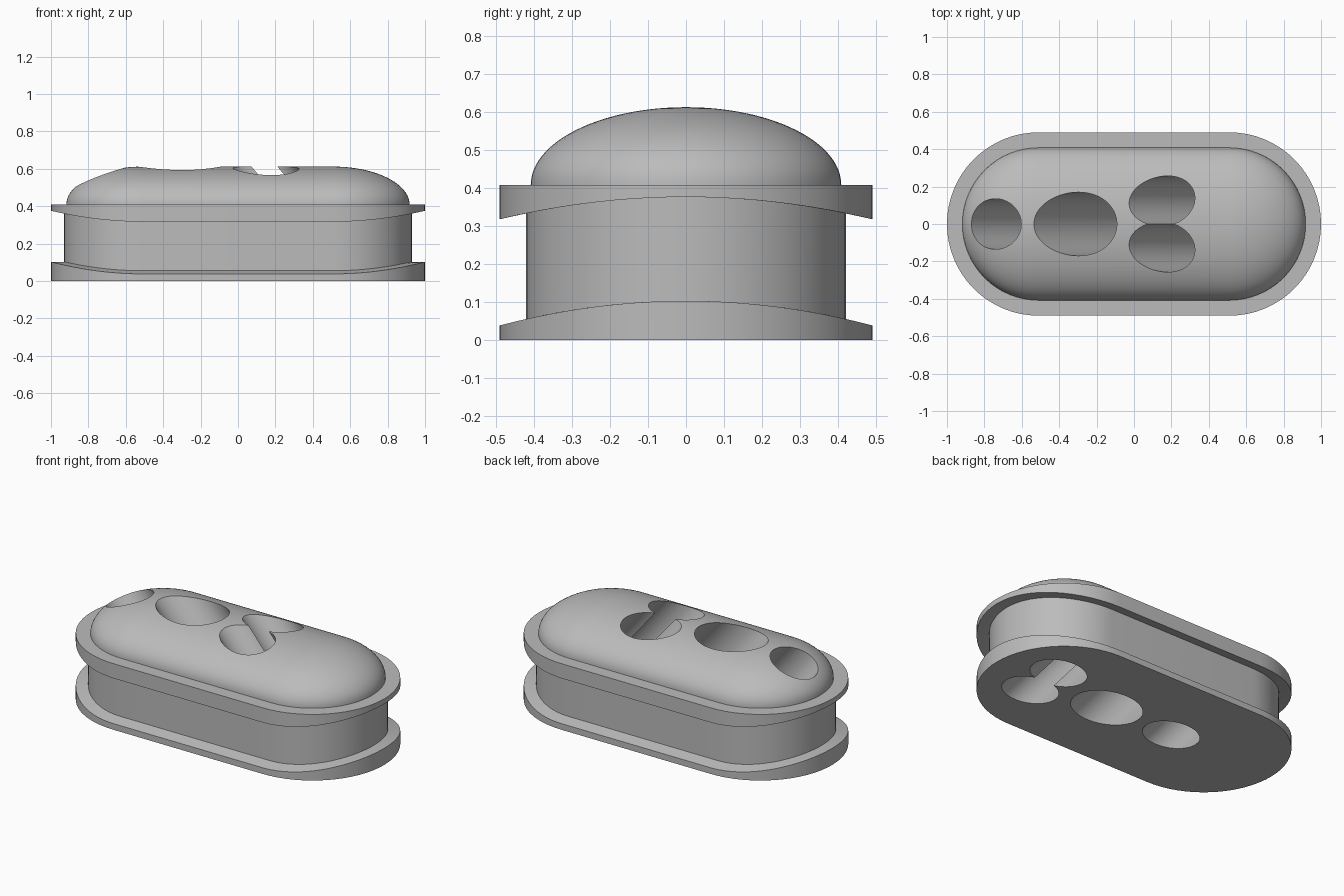
import bpy, bmesh, math
from mathutils import Matrix, Vector

cube = bpy.data.objects.get("Cube")
if cube:
    bpy.data.objects.remove(cube, do_unlink=True)

HALF = 0.51      # half length of the straight sides
STEPS = 32       # segments per rounded end

rubber = bpy.data.materials.new("grey rubber")
rubber.use_nodes = True
grey = (0.5, 0.5, 0.5, 1)
rubber.diffuse_color = grey
rubber.node_tree.nodes["Principled BSDF"].inputs["Base Color"].default_value = grey


def stadium(radius, height):
    """Ring of points round a stadium; height is a function of y."""
    points = []
    for side in (1, -1):
        for i in range(STEPS + 1):
            a = math.pi * (i / STEPS - 0.5)
            y = side * radius * math.sin(a)
            points.append((side * (HALF + radius * math.cos(a)), y, height(y)))
    return points


def flat(z):
    return lambda y: z


def lower_lip(y):
    return 0.103 - y * y / 3.7


def upper_lip(y):
    return 0.376 - y * y / 4.1


# Body profile: bottom flange, curved groove, top flange, domed top
profile = [(0.49, flat(0)), (0.49, lower_lip), (0.42, lower_lip),
           (0.42, upper_lip), (0.49, upper_lip), (0.49, flat(0.408))]
for i in range(25):
    a = math.pi / 2 * i / 24
    profile.append((0.408 * math.cos(a), flat(0.408 + 0.204 * math.sin(a))))

bm = bmesh.new()
rings = [[bm.verts.new(p) for p in stadium(r, h)] for r, h in profile]
count = len(rings[0])
for low, high in zip(rings, rings[1:]):
    for i in range(count):
        j = (i + 1) % count
        bm.faces.new((low[i], low[j], high[j], high[i]))
bm.faces.new(rings[0][::-1])
bmesh.ops.remove_doubles(bm, verts=bm.verts, dist=1e-5)
bmesh.ops.recalc_face_normals(bm, faces=bm.faces)
mesh = bpy.data.meshes.new("grommet_body")
bm.to_mesh(mesh)
bm.free()
body = bpy.data.objects.new("grommet_body", mesh)
bpy.context.collection.objects.link(body)
mesh.materials.append(rubber)


def drill(x, y, radius):
    """Slanted round hole whose axis meets the base at (x, y)."""
    bm = bmesh.new()
    bmesh.ops.create_cone(bm, cap_ends=True, segments=64, radius1=radius,
                          radius2=radius, depth=2.4)
    tilt = Matrix.Rotation(math.radians(-40), 4, 'Y')
    bm.transform(Matrix.Translation(Vector((x, y, 0))) @ tilt)
    data = bpy.data.meshes.new("hole_cutter")
    bm.to_mesh(data)
    bm.free()
    data.materials.append(rubber)
    cutter = bpy.data.objects.new("hole_cutter", data)
    cutter.hide_render = True
    bpy.context.collection.objects.link(cutter)
    mod = body.modifiers.new("hole", 'BOOLEAN')
    mod.operation = 'DIFFERENCE'
    mod.solver = 'EXACT'
    mod.object = cutter
    bpy.ops.object.modifier_apply(modifier=mod.name)
    bpy.data.objects.remove(cutter, do_unlink=True)


bpy.ops.object.select_all(action='DESELECT')
body.select_set(True)
bpy.context.view_layer.objects.active = body

# Cable holes: small, large and an overlapping pair
drill(-0.27, 0, 0.135)
drill(0.2, 0, 0.17)
for side in (1, -1):
    drill(0.655, side * 0.123, 0.134)

bpy.ops.object.shade_smooth_by_angle(angle=math.radians(30))
